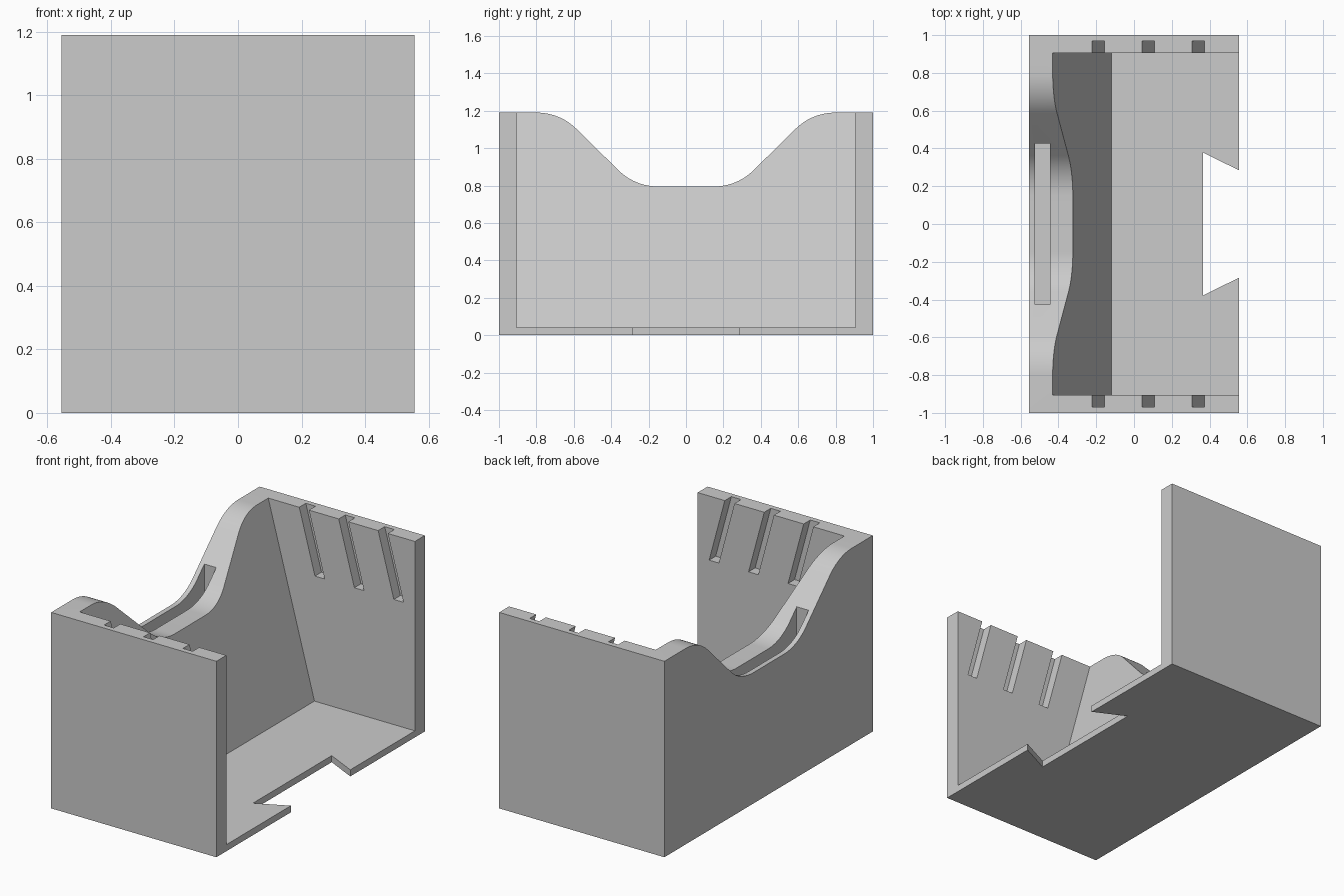
import bpy
import bmesh
import math
from mathutils import Vector

cube = bpy.data.objects.get("Cube")
if cube:
    bpy.data.objects.remove(cube, do_unlink=True)

grey = bpy.data.materials.new("plain grey")
grey.use_nodes = True
grey.diffuse_color = (0.6, 0.6, 0.6, 1)
grey.node_tree.nodes["Principled BSDF"].inputs["Base Color"].default_value = (0.6, 0.6, 0.6, 1)

HX, HY, TOP = 0.555, 1.0, 1.19      # outer half sizes and height
WALL, FLOOR = 0.905, 0.04           # inner side wall position, floor thickness
ABOVE = 1.4                         # cutters reach past the rim
LEAN = 0.27                         # backward lean of the rest, per unit of height


def prism(name, profile, axis, low, high):
    """Extrude a 2D profile along an axis; profile holds the other two coordinates in order."""
    bm = bmesh.new()

    def point(p, depth):
        co = list(p)
        co.insert(axis, depth)
        return Vector(co)

    base = bm.faces.new([bm.verts.new(point(p, low)) for p in profile])
    new = bmesh.ops.extrude_face_region(bm, geom=[base])["geom"]
    shift = Vector((0, 0, 0))
    shift[axis] = high - low
    bmesh.ops.translate(bm, vec=shift, verts=[g for g in new if isinstance(g, bmesh.types.BMVert)])
    bmesh.ops.recalc_face_normals(bm, faces=bm.faces[:])
    mesh = bpy.data.meshes.new(name)
    bm.to_mesh(mesh)
    bm.free()
    mesh.materials.append(grey)
    obj = bpy.data.objects.new(name, mesh)
    bpy.context.collection.objects.link(obj)
    return obj


def rect(a, b, c, d):
    return [(a, c), (b, c), (b, d), (a, d)]


def carve(body, cutter):
    """Subtract the cutter from the body and discard it."""
    mod = body.modifiers.new("carve", 'BOOLEAN')
    mod.operation = 'DIFFERENCE'
    mod.solver = 'EXACT'
    mod.object = cutter
    bpy.context.view_layer.objects.active = body
    bpy.ops.object.modifier_apply(modifier=mod.name)
    bpy.data.objects.remove(cutter, do_unlink=True)


# Outer block
body = prism("holder_body", rect(-HX, HX, -HY, HY), 2, 0, TOP)

# Open cavity with a leaning back rest
foot = -0.12
cavity = [(foot, FLOOR), (1, FLOOR), (1, ABOVE), (foot - LEAN * (ABOVE - FLOOR), ABOVE)]
carve(body, prism("cavity_cutter", cavity, 1, -WALL, WALL))

# Saddle in the back rest: two tangent arcs joined by a straight slope on each side
radius, flat, rim, low, steps = 0.3, 0.15, 0.797, 0.795, 12
half = []
for i in range(steps + 1):
    a = math.radians(45) * i / steps
    half.append((flat + radius * math.sin(a), low + radius * (1 - math.cos(a))))
for i in range(steps, -1, -1):
    a = math.radians(45) * i / steps
    half.append((rim - radius * math.sin(a), TOP - radius * (1 - math.cos(a))))
half.append((rim, ABOVE))
saddle = [(-y, z) for y, z in reversed(half)] + half
carve(body, prism("saddle_cutter", saddle, 0, -1, 0.3))

# Deep pocket in the saddle
carve(body, prism("pocket_cutter", rect(-0.525, -0.445, -0.427, 0.427), 2, FLOOR, ABOVE))

# Dovetail notch in the floor edge
mouth, inner, deep = 0.285, 0.378, 0.365
flare = (inner - mouth) / (HX - deep)
end = 0.6
tip = mouth - flare * (end - HX)
notch = [(deep, -inner), (end, -tip), (end, tip), (deep, inner)]
carve(body, prism("notch_cutter", notch, 2, -0.1, 0.1))

# Slanted divider grooves in both side walls
groove_low, groove_width = 0.8, 0.065
for left in (-0.222, 0.043, 0.308):
    upper = left - LEAN * (ABOVE - TOP)
    lower = left + LEAN * (TOP - groove_low)
    groove = [(lower, groove_low), (lower + groove_width, groove_low),
              (upper + groove_width, ABOVE), (upper, ABOVE)]
    for side in (-1, 1):
        a, b = sorted((side * 0.85, side * 0.968))
        carve(body, prism("groove_cutter", groove, 1, a, b))

# Smooth saddle, sharp corners
bpy.ops.object.select_all(action='DESELECT')
body.select_set(True)
bpy.context.view_layer.objects.active = body
bpy.ops.object.shade_smooth_by_angle(angle=math.radians(20))
